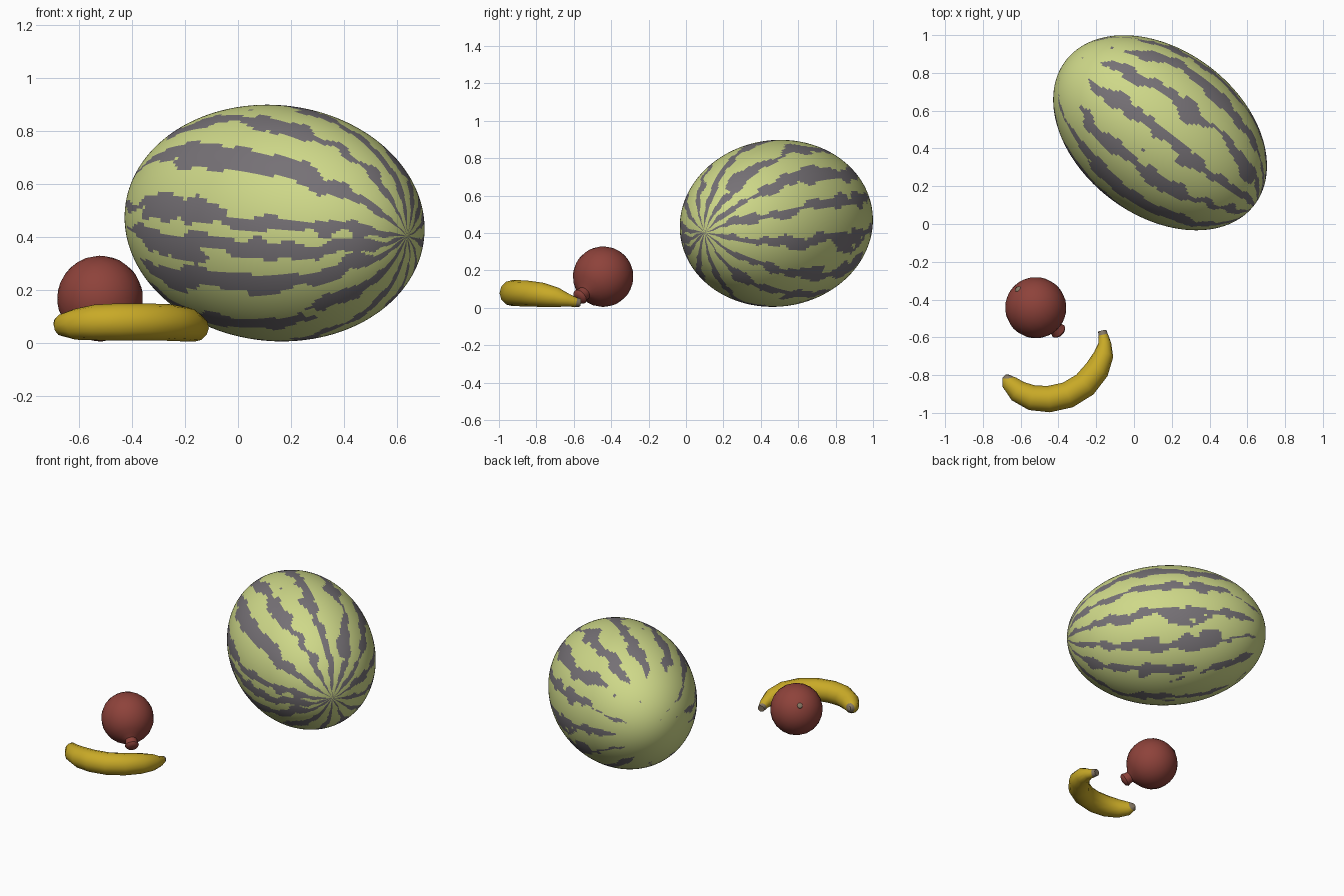
import bpy
import bmesh
from math import pi, sin, cos, atan2, degrees, radians
from mathutils import Matrix, Vector, noise

cube = bpy.data.objects.get("Cube")
if cube:
    bpy.data.objects.remove(cube, do_unlink=True)


def material(name, rgb):
    mat = bpy.data.materials.new(name)
    mat.use_nodes = True
    mat.diffuse_color = (*rgb, 1)
    bsdf = mat.node_tree.nodes["Principled BSDF"]
    bsdf.inputs["Base Color"].default_value = (*rgb, 1)
    bsdf.inputs["Roughness"].default_value = 0.6
    return mat


rind_green = material("pale rind green", (0.62, 0.69, 0.25))
stripe_grey = material("stripe grey", (0.18, 0.165, 0.18))
fruit_red = material("fruit red", (0.27, 0.055, 0.043))
banana_yellow = material("banana yellow", (0.58, 0.40, 0.02))
tip_brown = material("tip brown", (0.24, 0.19, 0.13))


def finish(name, bm, mats):
    bmesh.ops.recalc_face_normals(bm, faces=bm.faces)
    mesh = bpy.data.meshes.new(name)
    bm.to_mesh(mesh)
    bm.free()
    for mat in mats:
        mesh.materials.append(mat)
    obj = bpy.data.objects.new(name, mesh)
    bpy.context.collection.objects.link(obj)
    bpy.ops.object.select_all(action="DESELECT")
    obj.select_set(True)
    bpy.context.view_layer.objects.active = obj
    bpy.ops.object.shade_smooth_by_angle(angle=radians(50))
    return obj


def sweep(name, path, sides, mats, tips):
    """Tube through (centre, radius) rings; rings in tips get material 1."""
    bm = bmesh.new()
    rings = []
    last = len(path) - 1
    for i, (centre, radius) in enumerate(path):
        along = (path[min(i + 1, last)][0] - path[max(i - 1, 0)][0]).normalized()
        side = along.cross(Vector((0, 0, 1))).normalized()
        up = side.cross(along)
        rings.append([bm.verts.new(centre + radius * (cos(a) * side + sin(a) * up))
                      for a in (2 * pi * k / sides for k in range(sides))])
    for i in range(last):
        for k in range(sides):
            n = (k + 1) % sides
            face = bm.faces.new((rings[i][k], rings[i][n],
                                 rings[i + 1][n], rings[i + 1][k]))
            face.material_index = int(i in tips)
    for ring, i in ((rings[0], 0), (rings[-1], last - 1)):
        bm.faces.new(ring).material_index = int(i in tips)
    return finish(name, bm, mats)


# Melon: stripes run from pole to pole along local x
STRIPES = (5, 35, 64, 90, 116, 141, 166, 191, 217, 243, 273, 303, 329, 348)


def is_stripe(p):
    angle = degrees(atan2(p.z, -p.y))
    q = Vector((p.x * 3, p.y * 4, p.z * 4))
    wobble = 7 * noise.noise(q * 0.8) + 4 * noise.noise(q * 2.5)
    width = 4.6 + 5 * noise.noise(q * 0.7 + Vector((9, 2, 5)))
    width += 4 * noise.noise(q * 2 + Vector((3, 7, 1)))
    # stripes fade out toward the far end
    width -= max(0, -p.x - 0.55) * 17
    gap = min(abs((angle + wobble - s + 180) % 360 - 180) for s in STRIPES)
    return gap < width


bm = bmesh.new()
bmesh.ops.create_uvsphere(bm, u_segments=180, v_segments=100, radius=1,
                          matrix=Matrix.Rotation(pi / 2, 4, "Y"))
for face in bm.faces:
    face.material_index = int(is_stripe(face.calc_center_median()))
bm.transform(Matrix.Translation((0.138, 0.483, 0.452))
             @ Matrix.Rotation(radians(-37.4), 4, "Z")
             @ Matrix.Rotation(radians(4.5), 4, "Y")
             @ Matrix.Diagonal((0.63, 0.437, 0.445, 1)))
finish("melon", bm, [rind_green, stripe_grey])

# Round fruit: sphere with a crown nub on one end and a brown dot on the other
centre = Vector((-0.52, -0.443, 0.167))
axis = Vector((0.6, -0.62, -0.54)).normalized()
R = 0.162
profile = [(-R - 0.006, 0.008), (-R - 0.004, 0.014), (-R + 0.001, 0.017)]
profile += [(-R * cos(a), R * sin(a)) for a in (pi * k / 16 for k in range(1, 15))]
profile += [(0.165, 0.036), (0.185, 0.038), (0.203, 0.043),
            (0.215, 0.034), (0.221, 0.015)]
sweep("round_fruit", [(centre + axis * t, r) for t, r in profile], 20,
      [fruit_red, tip_brown], {0, 1})

# Banana: crescent path with changing thickness
KEYS = [(-0.664, -0.800, 0.075, 0.016), (-0.667, -0.812, 0.073, 0.030),
        (-0.660, -0.838, 0.068, 0.043), (-0.615, -0.885, 0.070, 0.058),
        (-0.540, -0.920, 0.077, 0.067), (-0.450, -0.927, 0.079, 0.070),
        (-0.350, -0.905, 0.079, 0.070), (-0.260, -0.850, 0.077, 0.069),
        (-0.195, -0.770, 0.070, 0.065), (-0.160, -0.690, 0.056, 0.052),
        (-0.155, -0.630, 0.040, 0.034), (-0.163, -0.590, 0.031, 0.026),
        (-0.168, -0.566, 0.028, 0.022)]
sweep("banana", [(Vector(k[:3]), k[3]) for k in KEYS], 12,
      [banana_yellow, tip_brown], {0, len(KEYS) - 2})
